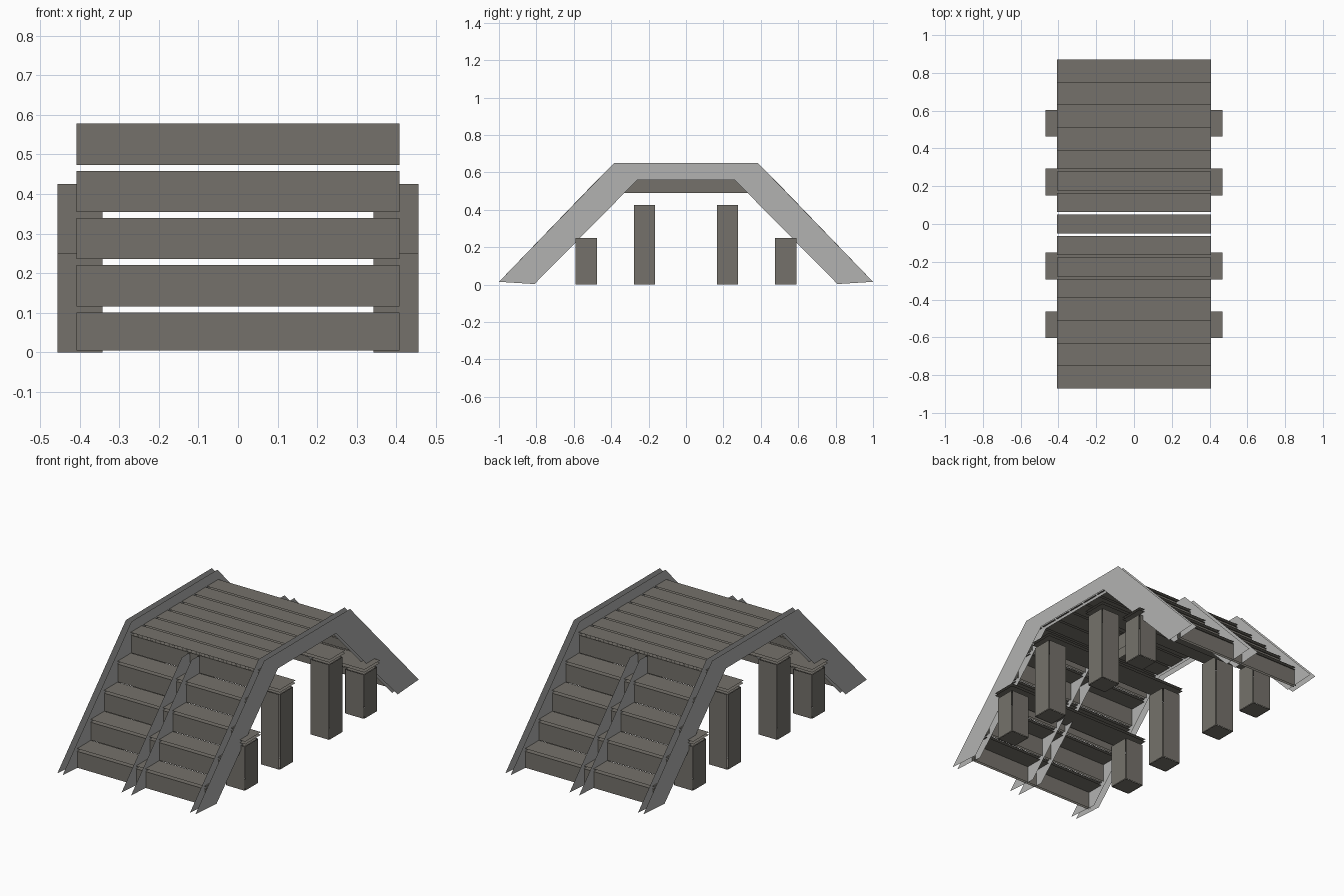
import bpy, bmesh

cube = bpy.data.objects.get("Cube")
if cube:
    bpy.data.objects.remove(cube, do_unlink=True)


def material(name, color):
    m = bpy.data.materials.new(name)
    m.use_nodes = True
    m.diffuse_color = (*color, 1)
    m.node_tree.nodes["Principled BSDF"].inputs["Base Color"].default_value = (*color, 1)
    return m


WOOD = material("weathered wood", (0.178, 0.167, 0.146))
GREY = material("light grey", (0.45, 0.45, 0.44))


def finish(name, bm, mat):
    mesh = bpy.data.meshes.new(name)
    bm.to_mesh(mesh)
    bm.free()
    mesh.materials.append(mat)
    obj = bpy.data.objects.new(name, mesh)
    bpy.context.collection.objects.link(obj)


def open_board(name, corners, offset, mat):
    # Two parallel faces of a board whose thin edges are left open
    bm = bmesh.new()
    bm.faces.new([bm.verts.new(c) for c in corners])
    moved = [tuple(a + b for a, b in zip(c, offset)) for c in corners]
    bm.faces.new([bm.verts.new(c) for c in reversed(moved)])
    finish(name, bm, mat)


def flat_board(name, half_x, y0, y1, top, thickness):
    corners = [(-half_x, y0, top), (half_x, y0, top), (half_x, y1, top), (-half_x, y1, top)]
    open_board(name, corners, (0, 0, -thickness), WOOD)


def side_board(name, x0, x1, profile, mat):
    # Profile of (y, z) points, counter-clockwise seen from +x
    open_board(name, [(x1, y, z) for y, z in profile], (x0 - x1, 0, 0), mat)


HALF_WIDTH = 0.408
RISE, RUN, RISER_HEIGHT, THICK = 0.1191, 0.12, 0.104, 0.015
DECK_TOP = 0.592

# Side stringers rising over the whole bridge
arch = [(-1, 0.015), (-0.81, 0.003), (-0.26, 0.56), (0.26, 0.56), (0.81, 0.003),
        (1, 0.015), (0.385, 0.65), (-0.385, 0.65)]
side_board("left_stringer", 0.399, 0.433, arch, GREY)
side_board("right_stringer", -0.433, -0.399, arch, GREY)

# Centre joist under the deck
joist = [(-0.33, 0.49), (0.33, 0.49), (0.40, 0.576), (-0.40, 0.576)]
side_board("deck_joist", -0.03, 0.03, joist, WOOD)

slope = [(1, 0.015), (0.46, 0.575), (0.40, 0.575), (0.33, 0.49), (0.81, 0.003)]
for end in (-1, 1):
    # Centre stringer under each flight
    pts = [(end * y, z) for y, z in slope]
    side_board("centre_stringer", -0.03, 0.03, pts if end > 0 else pts[::-1], GREY)

    # Stair flight: risers with treads resting on them
    for k in range(5):
        nose = 0.872 - RUN * k
        y = end * (nose - 0.006)
        top = RISE * k - 0.003 + RISER_HEIGHT
        bottom = max(0.005, top - RISER_HEIGHT)
        w = end * HALF_WIDTH
        corners = [(w, y, bottom), (-w, y, bottom), (-w, y, top), (w, y, top)]
        open_board("riser", corners, (0, -end * THICK, 0), WOOD)
        if k < 4:
            y0, y1 = sorted((end * nose, end * (nose - RUN - 0.004)))
            flat_board("tread", HALF_WIDTH, y0, y1, top + THICK, THICK)

# Deck planks
for k in range(-3, 4):
    y = k * 0.114
    flat_board("deck_plank", HALF_WIDTH, y - 0.051, y + 0.051, DECK_TOP, THICK)


# Posts: four side panels with open corner slits, closed at foot and head
def post(x, y, height):
    bm = bmesh.new()
    half, reach = 0.06, 0.057
    panel = [(-reach, 0), (reach, 0), (reach, height), (-reach, height)]
    for s in (-1, 1):
        bm.faces.new([bm.verts.new((x - s * t, y + s * half, z)) for t, z in panel])
        bm.faces.new([bm.verts.new((x + s * half, y + s * t, z)) for t, z in panel])
    square = [(-reach, -reach), (-reach, reach), (reach, reach), (reach, -reach)]
    bm.faces.new([bm.verts.new((x + a, y + b, 0)) for a, b in square])
    bm.faces.new([bm.verts.new((x + a, y + b, height)) for a, b in reversed(square)])
    finish("support_post", bm, WOOD)


for end in (-1, 1):
    for y, height in ((0.222, 0.425), (0.533, 0.25)):
        for side in (-1, 1):
            post(side * 0.399, end * y, height)
        # Cross plate carried just above each pair of posts
        flat_board("cross_plate", 0.468, end * y - 0.071, end * y + 0.071, height + 0.035, THICK)
